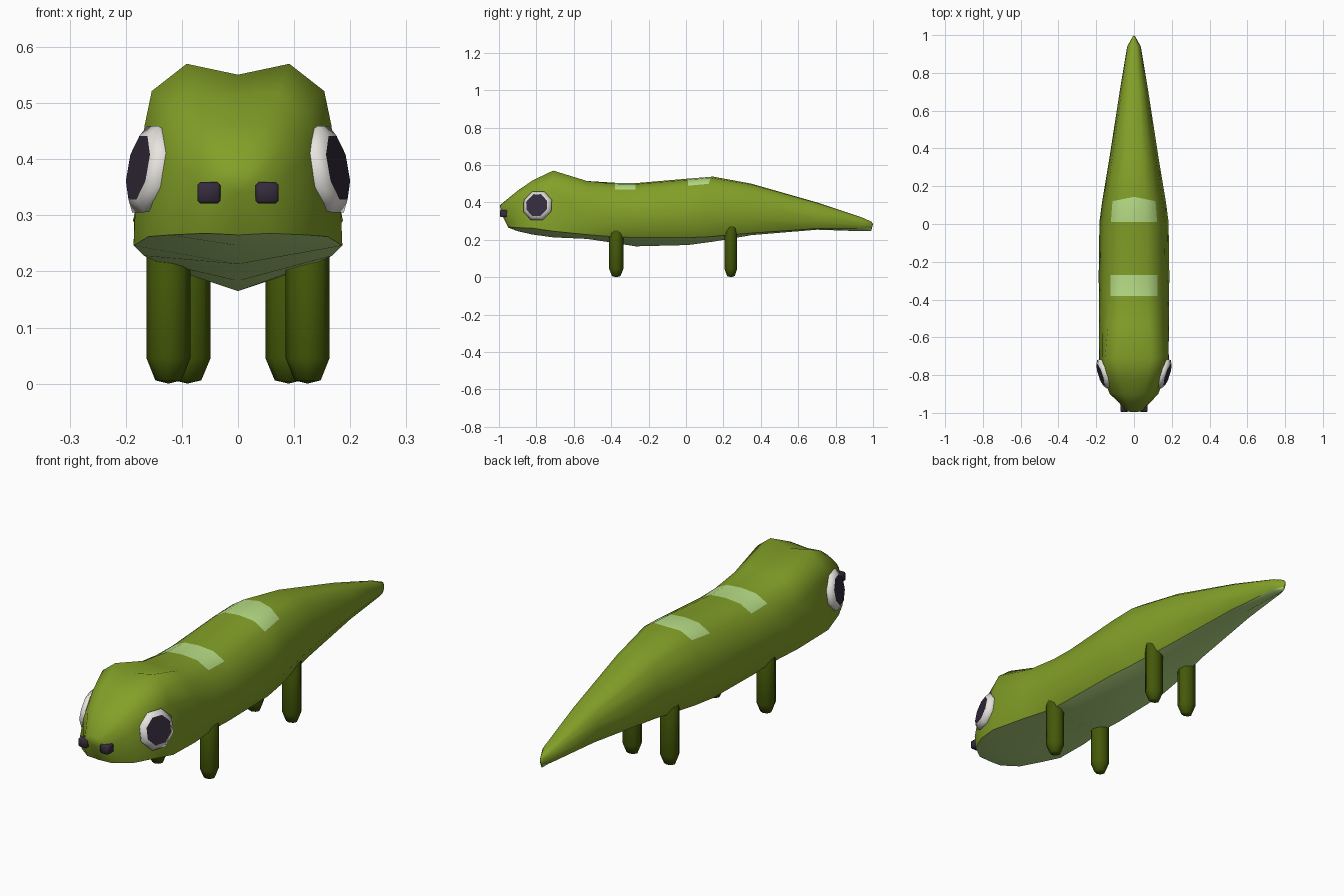
import bpy, bmesh, math
from mathutils import Vector

if "Cube" in bpy.data.objects:
    bpy.data.objects.remove(bpy.data.objects["Cube"])


def material(name, rgb):
    m = bpy.data.materials.new(name)
    lin = [(c / 255 / 12.92) if c < 11 else ((c / 255 + 0.055) / 1.055) ** 2.4 for c in rgb]
    m.diffuse_color = (*lin, 1)
    m.use_nodes = True
    m.node_tree.nodes["Principled BSDF"].inputs["Base Color"].default_value = m.diffuse_color
    return m


GREEN = material("leaf_green", (131, 160, 40))
PALE = material("pale_green", (184, 222, 134))
LEG = material("dark_green", (68, 88, 8))
WHITE = material("eye_white", (236, 233, 228))
DARK = material("dark_plum", (52, 43, 59))


def finish(name, bm, mats, mirror=False):
    bmesh.ops.recalc_face_normals(bm, faces=bm.faces[:])
    me = bpy.data.meshes.new(name)
    bm.to_mesh(me)
    bm.free()
    for m in mats:
        me.materials.append(m)
    ob = bpy.data.objects.new(name, me)
    bpy.context.collection.objects.link(ob)
    if mirror:
        ob.modifiers.new("mirror", 'MIRROR').use_mirror_merge = False
    return ob


def loft(bm, rings):
    """Join consecutive closed rings with quads; returns faces per strip."""
    strips = []
    for a, b in zip(rings, rings[1:]):
        n = len(a)
        strips.append([bm.faces.new((a[i], a[(i + 1) % n], b[(i + 1) % n], b[i])) for i in range(n)])
    return strips


# Body stations: y, top z, belly edge z, keel z, half width, edge half width, head shape
stations = [
    (-0.995, 0.385, 0.268, 0.265, 0.062, 0.058, 0.0),
    (-0.90, 0.465, 0.265, 0.246, 0.128, 0.122, 0.2),
    (-0.82, 0.520, 0.262, 0.228, 0.160, 0.160, 0.6),
    (-0.71, 0.570, 0.246, 0.213, 0.183, 0.186, 1.0),
    (-0.53, 0.518, 0.228, 0.205, 0.185, 0.168, 0.4),
    (-0.38, 0.505, 0.216, 0.183, 0.186, 0.142, 0.0),
    (-0.27, 0.503, 0.212, 0.165, 0.187, 0.142, 0.0),
    (0.01, 0.527, 0.212, 0.172, 0.183, 0.137, 0.0),
    (0.13, 0.538, 0.216, 0.190, 0.170, 0.122, 0.0),
    (0.35, 0.500, 0.236, 0.225, 0.130, 0.088, 0.0),
    (0.70, 0.400, 0.260, 0.254, 0.076, 0.050, 0.0),
    (0.94, 0.320, 0.262, 0.246, 0.036, 0.024, 0.0),
    (0.99, 0.298, 0.262, 0.247, 0.008, 0.006, 0.0),
]
# Section points as (width share, height share) for trunk and head
trunk = [(0, 1), (0.38, 0.98), (0.67, 0.88), (0.88, 0.64), (1, 0.27)]
head = [(0, 0.94), (0.5, 1), (0.84, 0.85), (0.91, 0.66), (1, 0.22)]

bm = bmesh.new()
rings = []
for k, (y, zt, ze, zb, w, we, h) in enumerate(stations):
    half = []
    for (ax, az), (bx, bz) in zip(trunk, head):
        half.append((w * (ax + (bx - ax) * h), ze + (zt - ze) * (az + (bz - az) * h)))
    half += [(we, ze), (0, zb)]
    section = half + [(-x, z) for x, z in half[-2:0:-1]]
    slant = 0.38 if k == 0 else 0       # receding chin
    sweep = 0.2 if k == 8 else 0        # arrow-shaped edge of the rear patch
    rings.append([bm.verts.new((x, y + slant * (zt - z) + sweep * (0.07 - abs(x)), z))
                  for x, z in section])
strips = loft(bm, rings)
nose = bm.verts.new((0, -0.988, 0.34))
tip = bm.verts.new((0, 1.0, 0.285))
for ring, apex in ((rings[0], nose), (rings[-1], tip)):
    for i in range(12):
        bm.faces.new((ring[i], ring[(i + 1) % 12], apex))
for f in bm.faces:
    f.smooth = True
for k, strip in enumerate(strips):
    # pale belly on the two keel columns, pale patches across the back
    strip[5].material_index = strip[6].material_index = 1
    if k in (5, 7):
        for i in (0, 1, 10, 11):
            strip[i].material_index = 1
for i in (5, 7):
    for a, b in zip(rings, rings[1:]):
        bm.edges.get((a[i], b[i])).smooth = False
for i in (5, 6):
    bm.edges.get((rings[0][i], rings[0][i + 1])).smooth = False
finish("body", bm, [GREEN, PALE])

# Eyes: octagonal raised rim with a dark cap
bm = bmesh.new()
normal = Vector((1, -0.32, 0.19)).normalized()
rot = normal.to_track_quat('Z', 'Y')
centre = Vector((0.169, -0.795, 0.383))
rings = []
for r, h in ((0.074, -0.03), (0.085, -0.004), (0.062, 0.010)):
    rings.append([bm.verts.new(centre + rot @ Vector((r * math.cos(a), r * math.sin(a), h)))
                  for a in (math.radians(22.5 + 45 * i) for i in range(8))])
for strip in loft(bm, rings):
    for f in strip:
        f.smooth = True
bm.faces.new(rings[0])
pupil = bm.faces.new(rings[-1])
pupil.material_index = 1
for e in pupil.edges:
    e.smooth = False
finish("eyes", bm, [WHITE, DARK], True)

# Nostrils: small bevelled blocks
bm = bmesh.new()
bmesh.ops.create_cube(bm, size=1)
for v in bm.verts:
    v.co = (0.052 + v.co.x * 0.041, -0.972 + v.co.y * 0.046, 0.34 + v.co.z * 0.038)
bmesh.ops.bevel(bm, geom=bm.edges[:], offset=0.005, segments=1, affect='EDGES')
for f in bm.faces:
    f.smooth = True
finish("nostrils", bm, [DARK], True)

# Legs: eight-sided posts with tapered feet
for name, x, y, rx, ry, top in (("front_legs", 0.124, -0.373, 0.039, 0.038, 0.285),
                                ("rear_legs", 0.09, 0.24, 0.041, 0.034, 0.32)):
    bm = bmesh.new()
    rings = []
    for s, z in ((0.6, 0.006), (1, 0.045), (1, top - 0.03), (0.55, top)):
        rings.append([bm.verts.new((x + s * rx * math.cos(i * math.pi / 4),
                                    y + s * ry * math.sin(i * math.pi / 4), z)) for i in range(8)])
    loft(bm, rings)
    bm.faces.new(rings[-1])
    sole = bm.verts.new((x, y, 0))
    for i in range(8):
        bm.faces.new((rings[0][i], rings[0][(i + 1) % 8], sole))
    for f in bm.faces:
        f.smooth = True
    finish(name, bm, [LEG], True)
